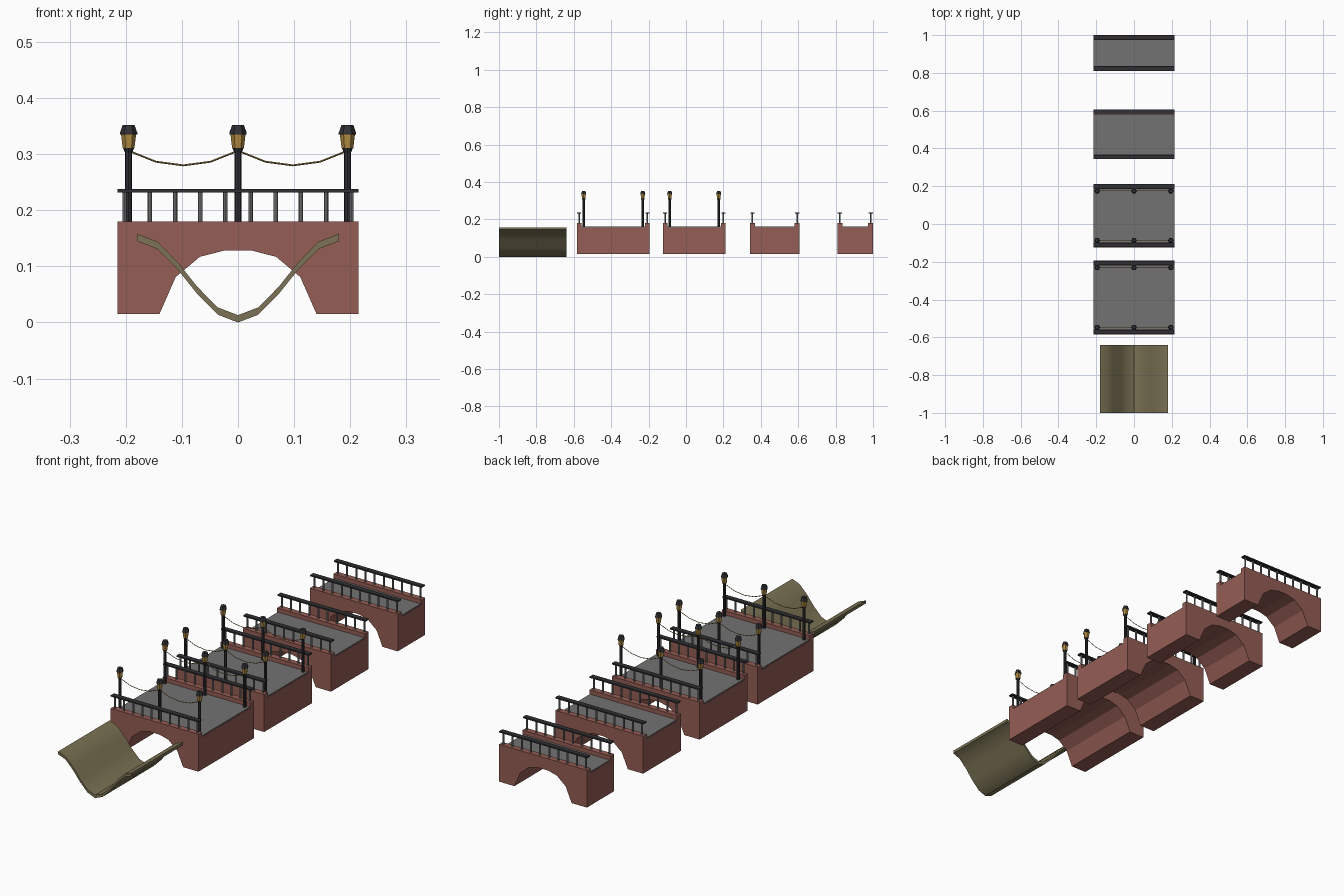
import bpy, bmesh, math

if "Cube" in bpy.data.objects:
    bpy.data.objects.remove(bpy.data.objects["Cube"])

def mat(name, rgb):
    m = bpy.data.materials.new(name)
    m.diffuse_color = (*rgb, 1)
    m.use_nodes = True
    m.node_tree.nodes["Principled BSDF"].inputs["Base Color"].default_value = m.diffuse_color
    return m

BRICK = mat("brick", (0.30, 0.11, 0.09))
ROAD = mat("road", (0.17, 0.17, 0.17))
IRON = mat("iron", (0.03, 0.03, 0.035))
STEEL = mat("steel", (0.22, 0.22, 0.22))
GLASS = mat("lamp_glass", (0.45, 0.26, 0.05))
ROPE = mat("garland", (0.35, 0.22, 0.06))
EARTH = mat("earth", (0.20, 0.17, 0.09))

def finish(bm, name, m):
    bmesh.ops.remove_doubles(bm, verts=bm.verts, dist=1e-5)
    bmesh.ops.recalc_face_normals(bm, faces=bm.faces)
    me = bpy.data.meshes.new(name)
    bm.to_mesh(me)
    bm.free()
    me.materials.append(m)
    ob = bpy.data.objects.new(name, me)
    bpy.context.collection.objects.link(ob)
    return ob

def loft(bm, rings, closed_caps=True):
    vs = [[bm.verts.new(p) for p in r] for r in rings]
    n = len(vs[0])
    for a, b in zip(vs, vs[1:]):
        for i in range(n):
            j = (i + 1) % n
            # skip collapsed strips where two sections share an edge
            if all((p.co - q.co).length < 1e-6 for p, q in ((a[i], b[i]), (a[j], b[j]))):
                continue
            bm.faces.new((a[i], a[j], b[j], b[i]))
    if closed_caps:
        bm.faces.new(vs[0])
        bm.faces.new(vs[-1])

def box(name, lo, hi, m):
    bm = bmesh.new()
    loft(bm, [[(lo[0], lo[1], z), (hi[0], lo[1], z), (hi[0], hi[1], z), (lo[0], hi[1], z)]
              for z in (lo[2], hi[2])])
    return finish(bm, name, m)

def turned(bm, x, y, profile, n):
    """Faceted upright part from (radius, z) pairs."""
    loft(bm, [[(x + r * math.cos(math.tau * k / n), y + r * math.sin(math.tau * k / n), z)
               for k in range(n)] for r, z in profile])

W, BASE, DECK, TOP, PAR = 0.215, 0.015, 0.162, 0.18, 0.026
ARCH = [(0.14, BASE), (0.111, 0.081), (0.068, 0.117), (0.025, 0.128)]

def arch_section(y, top):
    pts = [(-W, top), (-W, BASE)] + [(-x, z) for x, z in ARCH]
    pts += ARCH[::-1] + [(W, BASE), (W, top)]
    return [(x, y, z) for x, z in pts]

def railing(y):
    box("hand_rail", (-W, y - 0.011, 0.232), (W, y + 0.011, 0.238), IRON)
    bm = bmesh.new()
    for i in range(10):
        turned(bm, -0.202 + i * 0.404 / 9, y, [(0.004, TOP), (0.004, 0.232)], 8)
    finish(bm, "balusters", STEEL)

def lamp_row(y):
    posts, glass, roofs = bmesh.new(), bmesh.new(), bmesh.new()
    for x in (-0.195, 0, 0.195):
        turned(posts, x, y, [(0.0065, DECK), (0.0065, 0.303), (0.010, 0.311)], 8)
        turned(glass, x, y, [(0.0105, 0.311), (0.0135, 0.336)], 6)
        turned(roofs, x, y, [(0.0155, 0.335), (0.0155, 0.338), (0.0105, 0.352)], 6)
    finish(posts, "lamp_posts", IRON)
    finish(glass, "lamp_glass", GLASS)
    finish(roofs, "lamp_roofs", IRON)
    # sagging garlands between the posts
    cu = bpy.data.curves.new("garland", 'CURVE')
    cu.dimensions = '3D'
    cu.bevel_depth = 0.0016
    cu.bevel_resolution = 0
    for x0 in (-0.195, 0):
        sp = cu.splines.new('POLY')
        sp.points.add(4)
        for i, p in enumerate(sp.points):
            t = i / 4
            p.co = (x0 + 0.195 * t, y, 0.306 - 0.104 * t * (1 - t), 1)
    cu.materials.append(ROPE)
    bpy.context.collection.objects.link(bpy.data.objects.new("garland", cu))

def bridge(y0, y1, lamps):
    # arched body with raised parapets at both faces
    bm = bmesh.new()
    loft(bm, [arch_section(y, z) for y, z in (
        (y0, TOP), (y0 + PAR, TOP), (y0 + PAR, DECK - 0.004),
        (y1 - PAR, DECK - 0.004), (y1 - PAR, TOP), (y1, TOP))])
    bmesh.ops.dissolve_degenerate(bm, edges=bm.edges, dist=1e-5)
    finish(bm, "bridge_body", BRICK)
    box("bridge_deck", (-W + 0.003, y0 + PAR, DECK - 0.006), (W - 0.003, y1 - PAR, DECK), ROAD)
    for y, s in ((y0, 1), (y1, -1)):
        railing(y + s * 0.012)
        if lamps:
            lamp_row(y + s * 0.037)

for y0, y1, lamps in ((-0.584, -0.194, True), (-0.124, 0.212, True),
                      (0.343, 0.607, False), (0.81, 1.0, False)):
    bridge(y0, y1, lamps)

# river channel: thin trough with a cosine profile
xs = [-0.18 + 0.036 * i for i in range(11)]
upper = [(x, 0.0855 - 0.0725 * math.cos(math.pi * x / 0.18)) for x in xs]
ring = upper + [(x, z - 0.013) for x, z in reversed(upper)]
bm = bmesh.new()
loft(bm, [[(x, y, z) for x, z in ring] for y in (-1.0, -0.64)])
channel = finish(bm, "river_channel", EARTH)
bpy.context.view_layer.objects.active = channel
channel.select_set(True)
bpy.ops.object.shade_smooth_by_angle(angle=math.radians(40))
